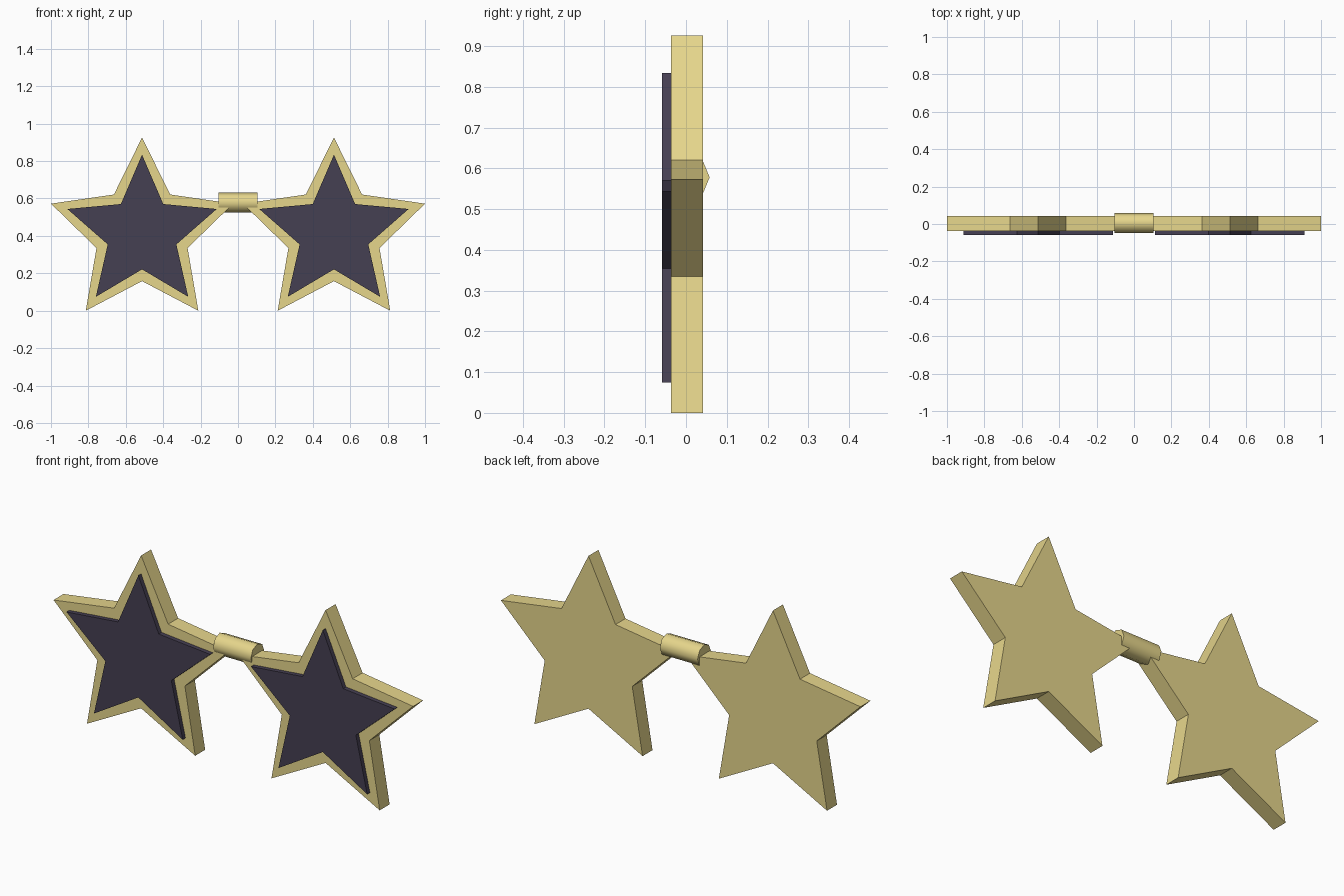
import bpy, bmesh, math
from mathutils import Matrix

if "Cube" in bpy.data.objects:
    bpy.data.objects.remove(bpy.data.objects["Cube"])

CX, CZ = 0.513, 0.414      # star centre (mirrored in x)


def material(name, rgb):
    m = bpy.data.materials.new(name)
    m.diffuse_color = (*rgb, 1)
    m.use_nodes = True
    m.node_tree.nodes["Principled BSDF"].inputs["Base Color"].default_value = m.diffuse_color
    return m


def add_object(name, bm, mat):
    bmesh.ops.recalc_face_normals(bm, faces=bm.faces)
    me = bpy.data.meshes.new(name)
    bm.to_mesh(me)
    bm.free()
    me.materials.append(mat)
    ob = bpy.data.objects.new(name, me)
    bpy.context.collection.objects.link(ob)
    return ob


def star(name, cx, outer, inner, y0, y1, mat):
    """Five-pointed star prism extruded along y."""
    bm = bmesh.new()
    ring = []
    for i in range(10):
        r = inner if i % 2 else outer
        a = math.pi / 2 + i * math.pi / 5
        ring.append(bm.verts.new((cx + r * math.cos(a), y0, CZ + r * math.sin(a))))
    face = bm.faces.new(ring)
    ext = bmesh.ops.extrude_face_region(bm, geom=[face], use_keep_orig=True)
    moved = [g for g in ext["geom"] if isinstance(g, bmesh.types.BMVert)]
    bmesh.ops.translate(bm, verts=moved, vec=(0, y1 - y0, 0))
    return add_object(name, bm, mat)


gold = material("gold", (0.79, 0.67, 0.26))
dark = material("dark_lens", (0.06, 0.05, 0.085))

# Star frames with raised dark lenses
for side, s in (("left", -1), ("right", 1)):
    star(side + "_frame", s * CX, 0.512, 0.256, -0.037, 0.042, gold)
    star(side + "_lens", s * CX, 0.42, 0.193, -0.059, -0.037, dark)

# Eight-sided bridge bar between the inner star tips
bm = bmesh.new()
bmesh.ops.create_cone(bm, cap_ends=True, segments=8, radius1=0.053, radius2=0.053,
                      depth=0.21,
                      matrix=Matrix.Translation((0, 0.005, 0.578)) @ Matrix.Rotation(math.pi / 2, 4, 'Y'))
bridge = add_object("bridge", bm, gold)
bpy.context.view_layer.objects.active = bridge
bridge.select_set(True)
bpy.ops.object.shade_smooth_by_angle(angle=math.radians(50))
